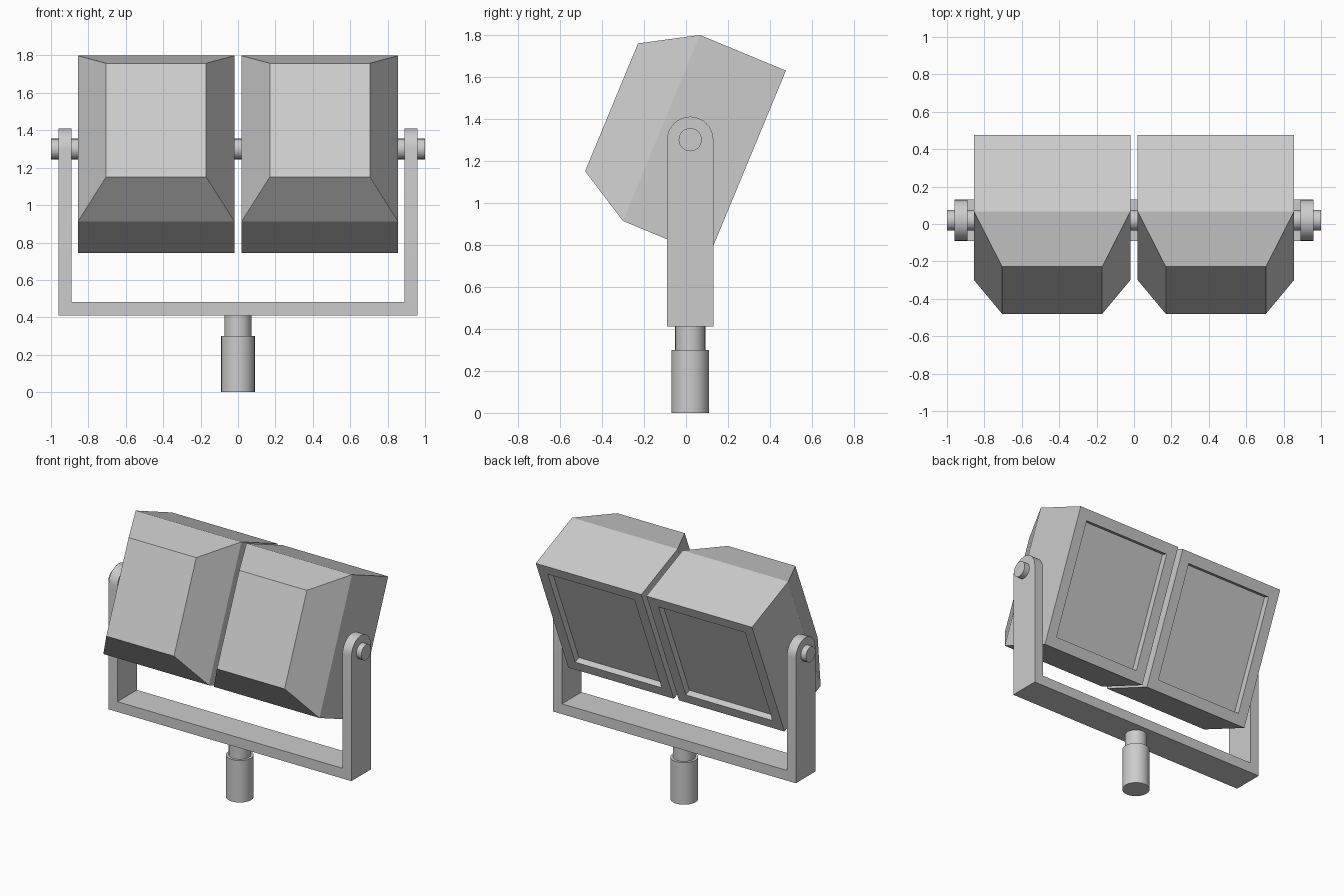
import bpy, bmesh, math
from mathutils import Vector

if "Cube" in bpy.data.objects:
    bpy.data.objects.remove(bpy.data.objects["Cube"])

TILT = math.radians(22.5)
PIVOT_Y, PIVOT_Z = 0.02, 1.30


def finish(name, bm):
    bmesh.ops.recalc_face_normals(bm, faces=bm.faces)
    me = bpy.data.meshes.new(name)
    bm.to_mesh(me)
    bm.free()
    ob = bpy.data.objects.new(name, me)
    bpy.context.collection.objects.link(ob)
    return ob


def loft(name, rings):
    """Skin a list of equal-length point rings and cap both ends."""
    bm = bmesh.new()
    vs = [[bm.verts.new(p) for p in r] for r in rings]
    n = len(vs[0])
    for a, b in zip(vs, vs[1:]):
        for i in range(n):
            j = (i + 1) % n
            bm.faces.new((a[i], a[j], b[j], b[i]))
    bm.faces.new(vs[0])
    bm.faces.new(vs[-1])
    return finish(name, bm)


def smooth(ob):
    bpy.ops.object.select_all(action='DESELECT')
    bpy.context.view_layer.objects.active = ob
    ob.select_set(True)
    bpy.ops.object.shade_smooth_by_angle(angle=math.radians(30))


def cylinder(name, r, depth, loc, rot=(0, 0, 0)):
    bpy.ops.mesh.primitive_cylinder_add(vertices=24, radius=r, depth=depth,
                                        location=loc, rotation=rot)
    ob = bpy.context.object
    ob.name = name
    smooth(ob)


# Lamp heads: tilted housing, tapered front, recessed lens on the back
W, H, CX = 0.835, 0.958, 0.4375
origin = Vector((0, 0.109, 0.744))
up = Vector((0, math.sin(TILT), math.cos(TILT)))
fwd = Vector((0, -math.cos(TILT), math.sin(TILT)))


def head_ring(cx, inset, depth):
    x, u0, u1 = W / 2 - inset, inset, H - inset
    corners = [(-x, u0), (x, u0), (x, u1), (-x, u1)]
    return [origin + Vector((cx + a, 0, 0)) + up * b + fwd * depth for a, b in corners]


SECTIONS = [(0.075, 0.045), (0.075, 0), (0, 0), (0, 0.443), (0.15, 0.70)]
for side, s in (("left", -1), ("right", 1)):
    loft(f"lamp_head_{side}", [head_ring(s * CX, i, d) for i, d in SECTIONS])

# Yoke: U outline trimmed by a round-topped side profile
u_shape = [(-0.96, 0.41), (0.96, 0.41), (0.96, 1.5), (0.89, 1.5),
           (0.89, 0.483), (-0.89, 0.483), (-0.89, 1.5), (-0.96, 1.5)]
yoke = loft("yoke", [[(x, y, z) for x, z in u_shape] for y in (-0.3, 0.3)])
R = 0.11
side_shape = [(PIVOT_Y - R, 0.3), (PIVOT_Y + R, 0.3)]
side_shape += [(PIVOT_Y + R * math.cos(math.pi * k / 16),
                PIVOT_Z + R * math.sin(math.pi * k / 16)) for k in range(17)]
cutter = loft("yoke_trim", [[(x, y, z) for y, z in side_shape] for x in (-1.1, 1.1)])
cutter.hide_render = True
mod = yoke.modifiers.new("trim", 'BOOLEAN')
mod.operation = 'INTERSECT'
mod.solver = 'EXACT'
mod.object = cutter
bpy.context.view_layer.objects.active = yoke
bpy.ops.object.modifier_apply(modifier=mod.name)
bpy.data.objects.remove(cutter)
smooth(yoke)

# Pivot rod through both heads, and the mounting post
cylinder("pivot_rod", 0.055, 2.0, (0, PIVOT_Y, PIVOT_Z), (0, math.pi / 2, 0))
cylinder("post_neck", 0.072, 0.13, (0, PIVOT_Y, 0.35))
cylinder("post_socket", 0.09, 0.30, (0, PIVOT_Y, 0.15))
